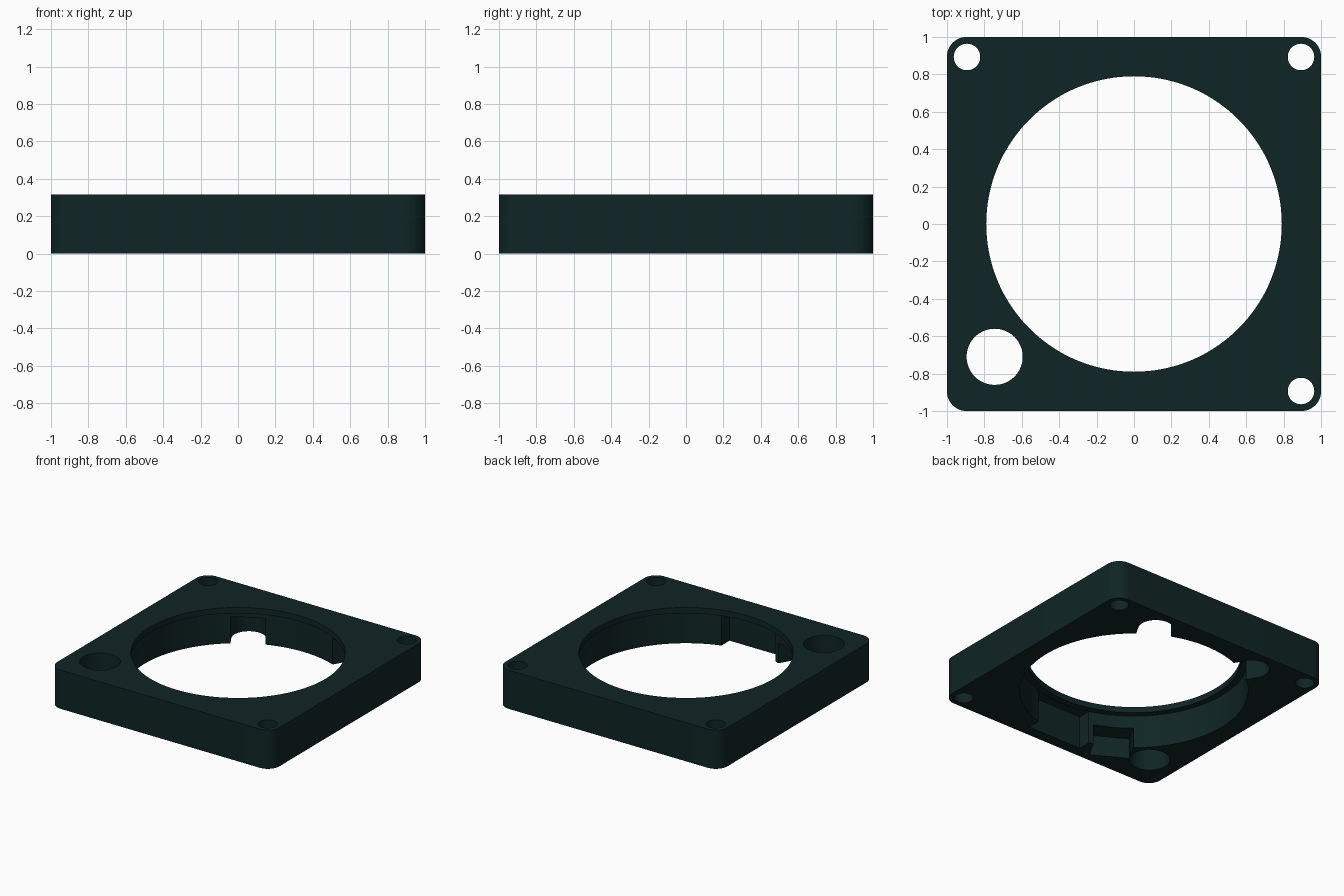
import bpy, bmesh, math

if "Cube" in bpy.data.objects:
    bpy.data.objects.remove(bpy.data.objects["Cube"])

HEIGHT = 0.315
LIP = 0.268      # underside of the thin lip around the opening


def prism(name, pts, z0, z1):
    """Extrude a closed 2D outline between two heights."""
    bm = bmesh.new()
    face = bm.faces.new([bm.verts.new((x, y, z0)) for x, y in pts])
    ext = bmesh.ops.extrude_face_region(bm, geom=[face])
    top = [v for v in ext["geom"] if isinstance(v, bmesh.types.BMVert)]
    bmesh.ops.translate(bm, verts=top, vec=(0, 0, z1 - z0))
    bmesh.ops.recalc_face_normals(bm, faces=bm.faces)
    me = bpy.data.meshes.new(name)
    bm.to_mesh(me)
    bm.free()
    ob = bpy.data.objects.new(name, me)
    bpy.context.collection.objects.link(ob)
    return ob


def arc(cx, cy, r, a0, a1, n):
    return [(cx + r * math.cos(math.radians(a0 + (a1 - a0) * i / n)),
             cy + r * math.sin(math.radians(a0 + (a1 - a0) * i / n)))
            for i in range(n + 1)]


def circle(cx, cy, r, n):
    return arc(cx, cy, r, 0, 360, n)[:-1]


def turned(pts, deg):
    c, s = math.cos(math.radians(deg)), math.sin(math.radians(deg))
    return [(x * c - y * s, x * s + y * c) for x, y in pts]


# Square frame with rounded corners
R = 0.105
outline = []
for i, (sx, sy) in enumerate([(1, 1), (-1, 1), (-1, -1), (1, -1)]):
    outline += arc(sx * (1 - R), sy * (1 - R), R, 90 * i, 90 * i + 90, 14)
frame = prism("bezel_frame", outline, 0, HEIGHT)

cutters = []


def cut(name, pts, z0, z1):
    cutters.append(prism(name, pts, z0, z1))


# Main opening and the wider recess below its lip
cut("opening", circle(0, 0, 0.79, 128), -0.1, 0.5)
cut("recess", circle(0, 0, 0.842, 128), -0.11, LIP)

# Screw holes in three corners, larger hole in the fourth
for x, y in [(0.893, 0.893), (-0.893, 0.893), (0.893, -0.893)]:
    cut("screw_hole", circle(x, y, 0.071, 40), -0.1, 0.5)
cut("side_hole", circle(-0.745, -0.71, 0.15, 64), -0.1, 0.5)

# Round-ended slots at the back, open to the recess
slot = [(0.7, -0.13)] + arc(0.925, 0, 0.13, -90, 90, 20) + [(0.7, 0.13)]
for deg in (60, 120):
    cut("round_slot", turned(slot, deg), -0.12, 0.212)

# Wide pocket at the front and a square slot beside it
cut("front_pocket", [(-0.24, -0.91), (0.245, -0.91), (0.245, -0.6), (-0.24, -0.6)],
    -0.13, LIP - 0.002)
cut("square_slot", turned([(0.7, -0.15), (0.99, -0.15), (0.99, 0.15), (0.7, 0.15)], 240.5),
    -0.14, 0.165)

for c in cutters:
    c.hide_render = True
    m = frame.modifiers.new(c.name, "BOOLEAN")
    m.operation = "DIFFERENCE"
    m.solver = "EXACT"
    m.object = c

# Bake the cuts and drop the cutters
dg = bpy.context.evaluated_depsgraph_get()
baked = bpy.data.meshes.new_from_object(frame.evaluated_get(dg))
frame.modifiers.clear()
frame.data = baked
for c in cutters:
    bpy.data.objects.remove(c)

# One dark teal plastic
mat = bpy.data.materials.new("dark_teal")
mat.diffuse_color = (0.005, 0.018, 0.018, 1)
mat.use_nodes = True
mat.node_tree.nodes["Principled BSDF"].inputs["Base Color"].default_value = mat.diffuse_color
frame.data.materials.clear()
frame.data.materials.append(mat)

bpy.context.view_layer.objects.active = frame
frame.select_set(True)
bpy.ops.object.shade_smooth_by_angle(angle=math.radians(30))
